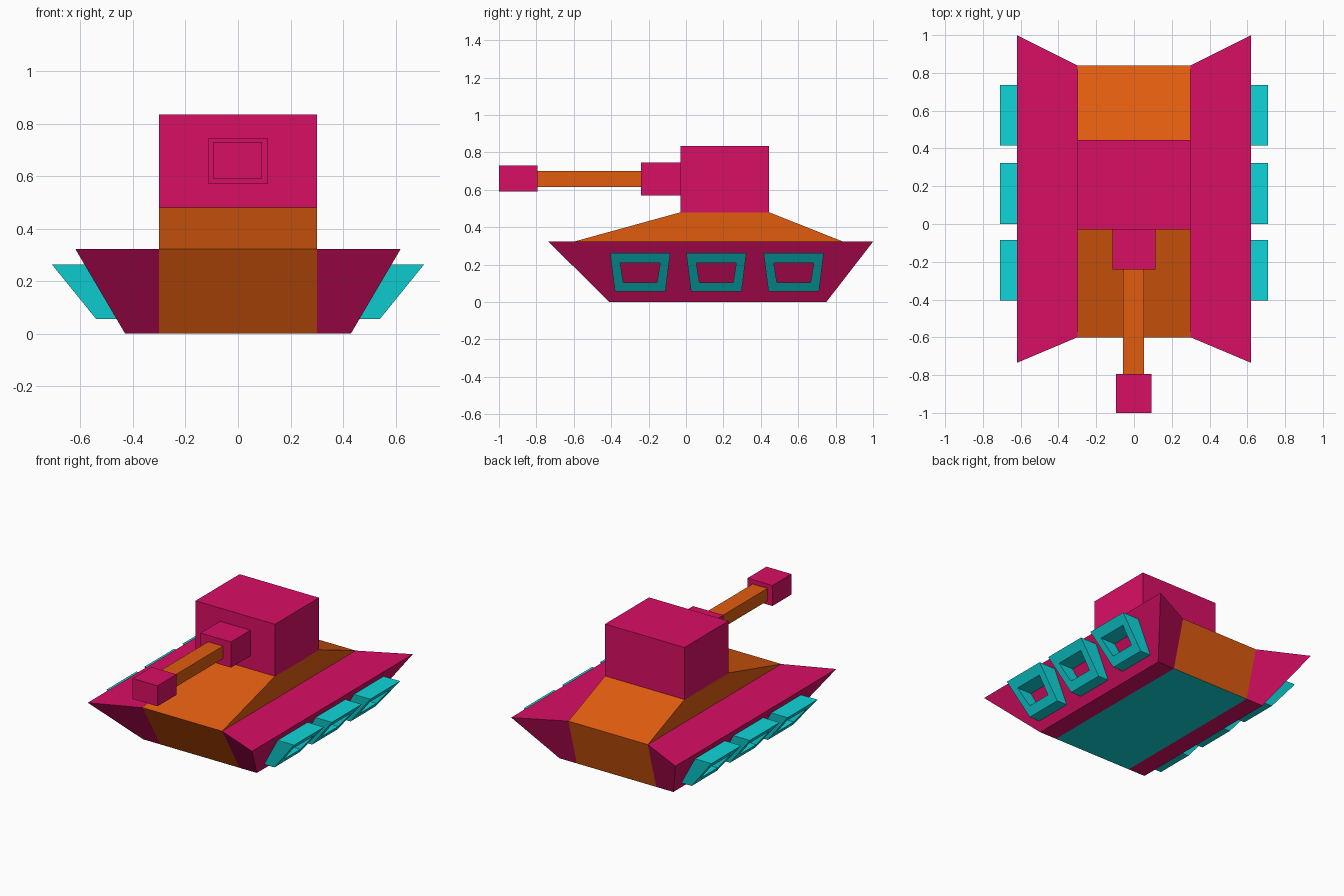
import bpy
import bmesh

cube = bpy.data.objects.get("Cube")
if cube:
    bpy.data.objects.remove(cube, do_unlink=True)


def material(name, rgb):
    # Convert display RGB to linear
    lin = [((c / 255 + 0.055) / 1.055) ** 2.4 if c > 10 else c / 3295 for c in rgb]
    m = bpy.data.materials.new(name)
    m.use_nodes = True
    m.diffuse_color = (*lin, 1)
    m.node_tree.nodes["Principled BSDF"].inputs["Base Color"].default_value = (*lin, 1)
    return m


MAGENTA = material("magenta", (217, 15, 101))
ORANGE = material("orange", (224, 92, 15))
TEAL = material("teal", (15, 214, 218))


def loft(name, rings, mats, start=True, end=True, loop=False, mirror=False):
    """Bridge point rings in order; cap the ends or close them into a loop."""
    bm = bmesh.new()
    vr = [[bm.verts.new(p) for p in ring] for ring in rings]
    pairs = list(zip(vr, vr[1:])) + ([(vr[-1], vr[0])] if loop else [])
    for a, b in pairs:
        n = len(a)
        for i in range(n):
            j = (i + 1) % n
            bm.faces.new((a[i], a[j], b[j], b[i]))
    if start and not loop:
        bm.faces.new(vr[0])
    if end and not loop:
        bm.faces.new(vr[-1])
    bmesh.ops.recalc_face_normals(bm, faces=bm.faces)
    mesh = bpy.data.meshes.new(name)
    bm.to_mesh(mesh)
    bm.free()
    for m in mats:
        mesh.materials.append(m)
    obj = bpy.data.objects.new(name, mesh)
    bpy.context.collection.objects.link(obj)
    if mirror:
        obj.modifiers.new("Mirror", 'MIRROR')
    return obj


def box(name, x, y, z, mat):
    rings = [[(x[0], yy, z[0]), (x[1], yy, z[0]), (x[1], yy, z[1]), (x[0], yy, z[1])]
             for yy in y]
    return loft(name, rings, [mat])


DECK = 0.323   # deck height
HALF = 0.3     # half width of the central hull

# Central hull with sloped glacis, teal underside
profile = [(-0.41, 0), (-0.6, DECK), (-0.03, 0.48), (0.445, 0.48), (0.84, DECK), (0.75, 0)]
hull = loft("central_hull", [[(x, y, z) for y, z in profile] for x in (-HALF, HALF)],
            [ORANGE, TEAL])
for f in hull.data.polygons:
    if f.normal.z < -0.9:
        f.material_index = 1

# Flared side hulls
inner = [(HALF, -0.41, 0), (HALF, -0.6, DECK), (HALF, 0.84, DECK), (HALF, 0.75, 0)]
outer = [(0.43, -0.41, 0), (0.62, -0.735, DECK), (0.62, 1.0, DECK), (0.43, 0.75, 0)]
loft("side_hulls", [inner, outer], [MAGENTA], start=False, mirror=True)

# Turret and gun
box("turret", (-HALF, HALF), (-0.03, 0.445), (0.47, 0.835), MAGENTA)
box("gun_mantlet", (-0.115, 0.115), (-0.24, -0.02), (0.57, 0.745), MAGENTA)
box("gun_barrel", (-0.058, 0.054), (-0.8, -0.23), (0.615, 0.7), ORANGE)
box("muzzle", (-0.096, 0.092), (-1.0, -0.795), (0.59, 0.73), MAGENTA)


# Trapezoid wheel frames standing out from the slanted sides
def hull_x(z):
    return 0.425 + 0.19 * z / DECK


def face_x(z):
    return 0.54 + (z - 0.055) * 0.81


def trapezoid(y, top, bottom, z_top, z_bottom, depth):
    corners = [(-top, z_top), (top, z_top), (bottom, z_bottom), (-bottom, z_bottom)]
    return [(depth(z), y + dy, z) for dy, z in corners]


rim = (0.161, 0.135, 0.263, 0.056)
hole = (0.107, 0.09, 0.21, 0.104)
for name, y in (("front", -0.245), ("middle", 0.162), ("rear", 0.576)):
    rings = [trapezoid(y, *rim, hull_x), trapezoid(y, *rim, face_x),
             trapezoid(y, *hole, face_x), trapezoid(y, *hole, hull_x)]
    loft(name + "_wheel_frames", rings, [TEAL], loop=True, mirror=True)
